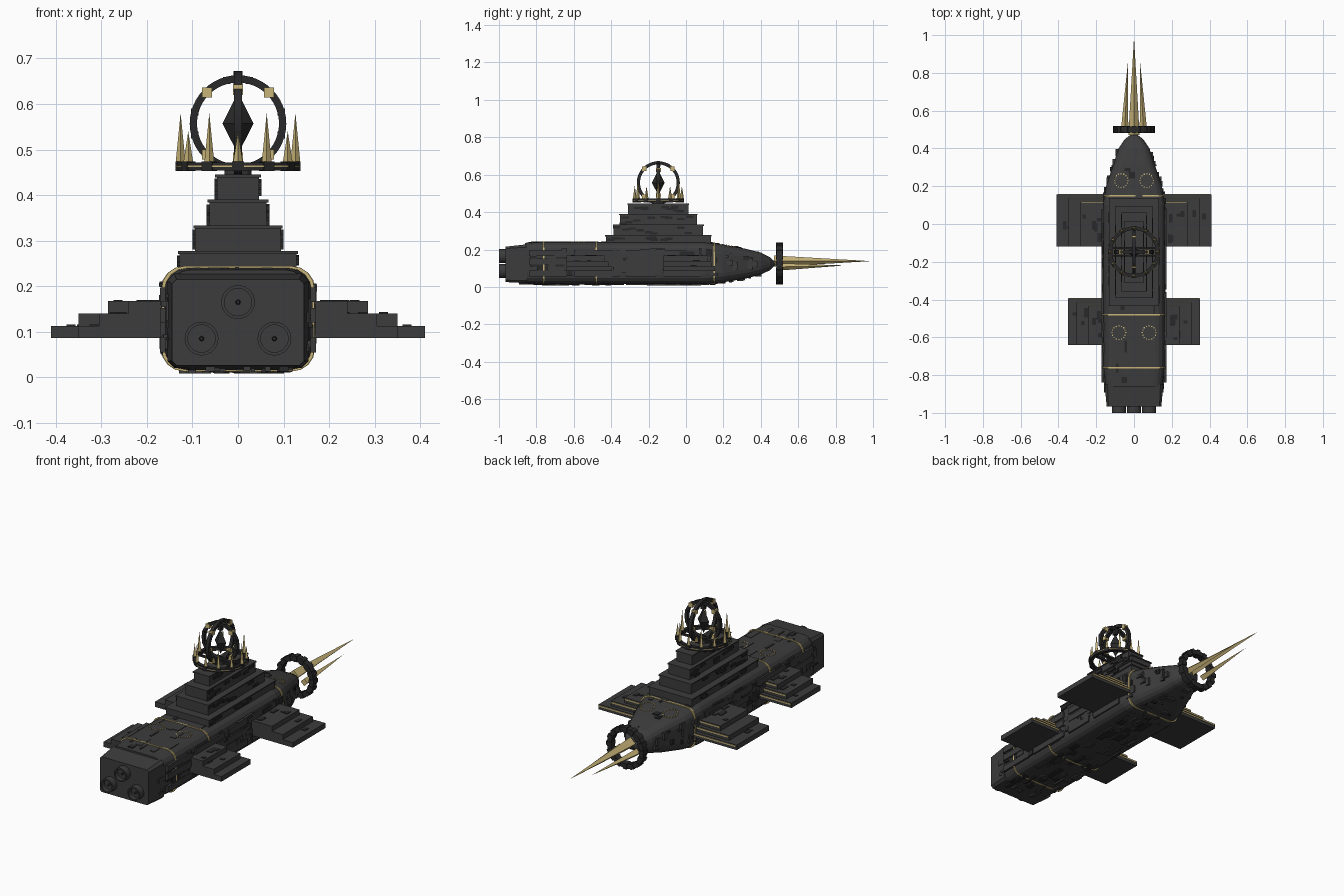
import bpy, bmesh, math, random
from mathutils import Matrix, Vector

random.seed(4)
if "Cube" in bpy.data.objects:
    bpy.data.objects.remove(bpy.data.objects["Cube"])


def material(name, rgb):
    m = bpy.data.materials.new(name)
    m.use_nodes = True
    m.diffuse_color = (*rgb, 1)
    m.node_tree.nodes["Principled BSDF"].inputs["Base Color"].default_value = (*rgb, 1)
    return m


GREY = material("dark grey plating", (0.045, 0.045, 0.045))
BLACK = material("black metal", (0.022, 0.022, 0.023))
GOLD = material("pale gold", (0.58, 0.46, 0.19))


def finish(name, bm, mat):
    bmesh.ops.recalc_face_normals(bm, faces=bm.faces)
    me = bpy.data.meshes.new(name)
    bm.to_mesh(me)
    bm.free()
    me.materials.append(mat)
    ob = bpy.data.objects.new(name, me)
    bpy.context.collection.objects.link(ob)
    return ob


def add_box(bm, lo, hi):
    lo, hi = Vector(lo), Vector(hi)
    m = Matrix.Translation((lo + hi) / 2) @ Matrix.Diagonal((*(hi - lo), 1))
    bmesh.ops.create_cube(bm, size=1, matrix=m)


def add_cone(bm, base, tip, r1, r2=0, sides=4, turn=0):
    base, tip = Vector(base), Vector(tip)
    d = tip - base
    m = Matrix.Translation((base + tip) / 2) @ d.to_track_quat('Z', 'Y').to_matrix().to_4x4()
    m = m @ Matrix.Rotation(turn, 4, 'Z')
    bmesh.ops.create_cone(bm, cap_ends=True, segments=sides, radius1=r1, radius2=r2,
                          depth=d.length, matrix=m)


def add_ring(bm, centre, axis, r_out, r_in, width, n=48):
    """Square-section ring whose hole points along the axis."""
    m = Matrix.Translation(centre) @ Vector(axis).to_track_quat('Z', 'Y').to_matrix().to_4x4()
    rows = []
    for i in range(n):
        a = math.tau * i / n
        rows.append([bm.verts.new(m @ Vector((r * math.cos(a), r * math.sin(a), h * width / 2)))
                     for r, h in ((r_out, -1), (r_out, 1), (r_in, 1), (r_in, -1))])
    for i in range(n):
        p, q = rows[i], rows[(i + 1) % n]
        for k in range(4):
            bm.faces.new((p[k], q[k], q[k - 3], p[k - 3]))


# Hull stations: y, half width, bottom, top, corner radius
HULL = [(-0.86, 0.15, 0.02, 0.236, 0.045), (-0.76, 0.162, 0.016, 0.24, 0.05),
        (0.1, 0.165, 0.016, 0.24, 0.05), (0.2, 0.148, 0.025, 0.226, 0.05),
        (0.32, 0.108, 0.045, 0.204, 0.048), (0.4, 0.082, 0.066, 0.184, 0.045),
        (0.45, 0.048, 0.09, 0.158, 0.032), (0.48, 0.008, 0.12, 0.13, 0.004)]


def station(y):
    for a, b in zip(HULL, HULL[1:]):
        if y <= b[0]:
            t = max(0, (y - a[0]) / (b[0] - a[0]))
            return [u + (v - u) * t for u, v in zip(a, b)]
    return list(HULL[-1])


def loft(bm, stations, steps=4):
    rows = []
    for y, w, z0, z1, c in stations:
        row = []
        for k, (sx, sz) in enumerate(((1, 1), (-1, 1), (-1, -1), (1, -1))):
            cx, cz = sx * (w - c), (z1 - c if sz > 0 else z0 + c)
            for i in range(steps + 1):
                a = math.pi / 2 * (k + i / steps)
                row.append(bm.verts.new((cx + c * math.cos(a), y, cz + c * math.sin(a))))
        rows.append(row)
    n = len(rows[0])
    for p, q in zip(rows, rows[1:]):
        for i in range(n):
            bm.faces.new((p[i], p[(i + 1) % n], q[(i + 1) % n], q[i]))
    bm.faces.new(rows[0])
    bm.faces.new(rows[-1])


bm = bmesh.new()
loft(bm, HULL)
finish("hull", bm, GREY)
bm = bmesh.new()
loft(bm, [(-0.965, 0.145, 0.026, 0.215, 0.01), (-0.85, 0.155, 0.02, 0.228, 0.015)], 1)
finish("engine_block", bm, GREY)

# Gold hoops around the hull
bm = bmesh.new()
for y in (-0.76, -0.48, 0.15):
    s = station(y)[1:]
    band = [s[0] + 0.006, s[1] - 0.003, s[2] + 0.004, s[3]]
    loft(bm, [(y - 0.004, *band), (y + 0.004, *band)])
finish("hull_bands", bm, GOLD)

# Raised plates on the flanks, roof and belly
plates, pipes = bmesh.new(), bmesh.new()
for i in range(330):
    y = random.uniform(-0.9, 0.38)
    ln, ht = random.uniform(0.02, 0.1), random.uniform(0.006, 0.04)
    if y + ln > 0.1:
        ln *= 0.4
    _, w, z0, z1, c = station(y + ln / 2)
    t = random.uniform(0.003, 0.009)
    side = random.choice((-1, 1))
    bm = plates if i % 3 else pipes
    if i % 10 < 6:
        z = random.uniform(z0 + c * 0.6, max(z0 + c, z1 - c * 0.6 - ht))
        add_box(bm, (side * w - t, y, z), (side * w + t, y + ln, z + ht))
    else:
        x = random.uniform(-w + c, w - c)
        z, t = (z0, t * 0.9) if i % 10 < 9 else (z1, t * 0.4)
        add_box(bm, (x - ht / 2, y, z - t), (x + ht / 2, y + ln, z + t))
# Long armour slabs along each flank
for s in (-1, 1):
    for y, ln in ((-0.84, 0.2), (-0.6, 0.24), (-0.32, 0.16), (-0.12, 0.2)):
        for z in (0.055, 0.12, 0.165):
            add_box(plates, (s * 0.165 - 0.006, y, z), (s * 0.165 + 0.006, y + ln, z + 0.032))
finish("hull_plates", plates, GREY)
finish("hull_detail", pipes, BLACK)

# Three engine nozzles
bm, cores = bmesh.new(), bmesh.new()
for x, z in ((0, 0.165), (-0.08, 0.085), (0.08, 0.085)):
    add_ring(bm, (x, -0.98, z), (0, 1, 0), 0.037, 0.03, 0.04, 32)
    add_cone(bm, (x, -0.96, z), (x, -0.975, z), 0.031, 0.031, 32)
    add_cone(cores, (x, -0.97, z), (x, -0.99, z), 0.006, 0.004, 12)
finish("engine_nozzles", bm, GREY)
finish("nozzle_cores", cores, BLACK)

# Stepped wings with gold edging
wings, trim, studs = bmesh.new(), bmesh.new(), bmesh.new()
for y0, y1, spans in ((-0.12, 0.155, (0.41, 0.35, 0.285)), (-0.64, -0.395, (0.35, 0.305, 0.24))):
    for s in (-1, 1):
        for k, x in enumerate(spans):
            z, back = 0.086 + k * 0.027, y1 - k * 0.02
            add_box(wings, (s * 0.1, y0, z), (s * x, back, z + 0.027))
            add_box(trim, (s * 0.15, back - 0.002, z + 0.016), (s * (x - 0.004), back + 0.003, z + 0.023))
            for j in range(5):
                px, py = s * random.uniform(0.17, x - 0.03), random.uniform(y0 + 0.02, back - 0.07)
                add_box(studs, (px, py, z + 0.02), (px + s * 0.02, py + random.uniform(0.01, 0.06), z + 0.03))
finish("wings", wings, GREY)
finish("wing_trim", trim, GOLD)
finish("wing_studs", studs, BLACK)

# Stepped tower
CY = -0.148
bm, knobs = bmesh.new(), bmesh.new()
for w, ln, z0, z1 in ((0.132, 0.285, 0.22, 0.277), (0.098, 0.243, 0.277, 0.333),
                      (0.067, 0.21, 0.333, 0.39), (0.05, 0.165, 0.39, 0.445)):
    add_box(bm, (-w + 0.004, CY - ln + 0.004, z0), (w - 0.004, CY + ln - 0.004, z1))
    add_box(bm, (-w, CY - ln, z1 - 0.006), (w, CY + ln, z1))
    for s in (-1, 1):
        for j in range(9):
            y, z = CY + random.uniform(-ln, ln - 0.05), random.uniform(max(z0, 0.24), z1 - 0.02)
            add_box(knobs, (s * (w - 0.006), y, z), (s * (w + 0.002), y + 0.04, z + 0.012))
add_cone(bm, (0, CY, 0.44), (0, CY, 0.46), 0.03, 0.03, 16)
finish("tower", bm, GREY)
finish("tower_detail", knobs, BLACK)

# Crown hoop, its spikes and the crossed upright hoops
C = Vector((0, CY, 0.557))
hoops, gold = bmesh.new(), bmesh.new()
add_ring(hoops, (0, CY, 0.463), (0, 0, 1), 0.135, 0.116, 0.018)
add_ring(gold, (0, CY, 0.463), (0, 0, 1), 0.1365, 0.13, 0.003)
add_ring(hoops, C, (0, 1, 0), 0.106, 0.09, 0.018)
add_ring(hoops, C, (1, 0, 0), 0.115, 0.098, 0.018)
for s in (-1, 1):
    add_box(hoops, (-0.13, CY + s * 0.02 - 0.005, 0.457), (0.13, CY + s * 0.02 + 0.005, 0.467))
for i in range(12):
    a = math.tau * i / 12
    x, y = 0.126 * math.cos(a), CY + 0.126 * math.sin(a)
    add_cone(gold, (x, y, 0.47), (x, y, 0.54 if i % 2 else 0.58), 0.011)
    m = Matrix.Translation((x, y, 0.463)) @ Matrix.Rotation(a, 4, 'Z') @ Matrix.Diagonal((0.022, 0.026, 0.021, 1))
    bmesh.ops.create_cube(hoops, size=1, matrix=m)
    # Clamps on the upright hoops
    u = a + math.pi / 12
    add_box(hoops, C + Vector((0.098 * math.cos(u) - 0.008, -0.011, 0.098 * math.sin(u) - 0.008)),
            C + Vector((0.098 * math.cos(u) + 0.008, 0.011, 0.098 * math.sin(u) + 0.008)))
for i in range(4):
    a = math.pi / 4 + i * math.pi / 2
    for v, e in ((Vector((math.cos(a) * 0.096, 0, math.sin(a) * 0.096)), Vector((0.011, 0.013, 0.011))),
                 (Vector((0, math.cos(a) * 0.106, math.sin(a) * 0.106)), Vector((0.011, 0.011, 0.011)))):
        add_box(gold, C + v - e, C + v + e)
add_box(hoops, (-0.01, CY - 0.01, 0.62), (0.01, CY + 0.01, 0.672))
finish("crown_hoops", hoops, BLACK)
finish("crown_spikes", gold, GOLD)
bm = bmesh.new()
for tip in (0.625, 0.49):
    add_cone(bm, C, (0, CY, tip), 0.034)
finish("crown_crystal", bm, BLACK)

# Prow hoop with its clamps and lances
bm = bmesh.new()
add_ring(bm, (0, 0.5, 0.125), (0, 1, 0), 0.108, 0.084, 0.032)
for i in range(16):
    m = (Matrix.Translation((0, 0.5, 0.125)) @ Matrix.Rotation(math.tau * i / 16, 4, 'Y')
         @ Matrix.Translation((0.097, 0, 0)) @ Matrix.Diagonal((0.03, 0.038, 0.02, 1)))
    bmesh.ops.create_cube(bm, size=1, matrix=m)
finish("prow_hoop", bm, BLACK)
bm = bmesh.new()
add_cone(bm, (0, 0.47, 0.138), (0, 0.99, 0.138), 0.03)
for s in (-1, 1):
    add_cone(bm, (s * 0.05, 0.49, 0.107), (s * 0.033, 0.85, 0.115), 0.02)
finish("prow_lances", bm, GOLD)

# Dashed gold circles on the roof
bm = bmesh.new()
for x, y in ((0.068, 0.23), (0.08, -0.575)):
    for s in (-1, 1):
        for i in range(16):
            a = math.tau * i / 16
            px, py = s * x + 0.036 * math.cos(a), y + 0.036 * math.sin(a)
            z = station(py)[3]
            add_box(bm, (px - 0.003, py - 0.003, z - 0.004), (px + 0.003, py + 0.003, z + 0.003))
finish("roof_circles", bm, GOLD)
